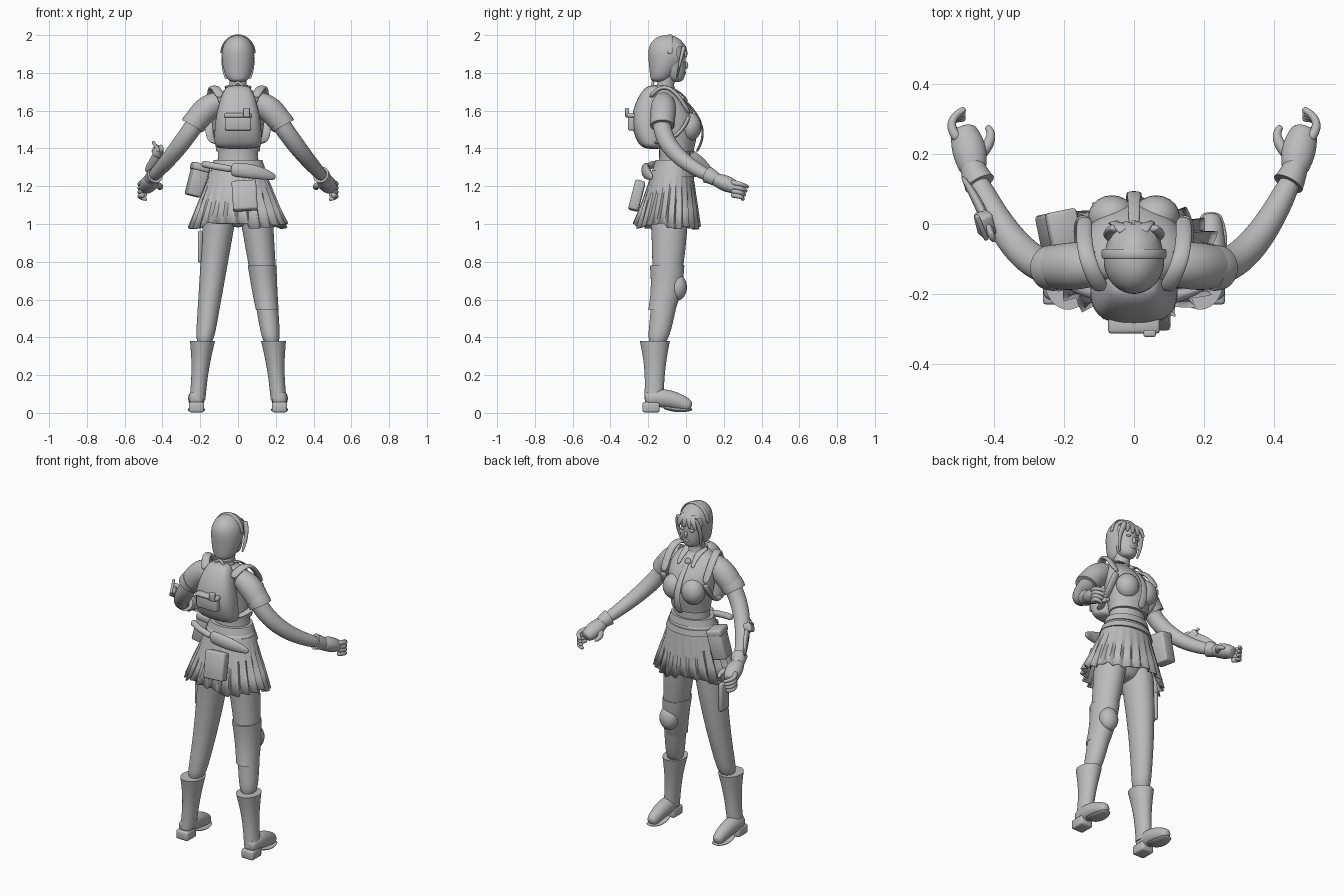
import bpy, bmesh, math, random
from mathutils import Vector, Matrix, Euler

default_cube = bpy.data.objects.get("Cube")
if default_cube:
    bpy.data.objects.remove(default_cube, do_unlink=True)
random.seed(4)

grey = bpy.data.materials.new("plain grey")
grey.use_nodes = True
grey.diffuse_color = (.5, .5, .5, 1)
grey.node_tree.nodes["Principled BSDF"].inputs["Base Color"].default_value = grey.diffuse_color

X, Z = Vector((1, 0, 0)), Vector((0, 0, 1))


def finish(name, bm, levels=0, angle=40):
    bmesh.ops.recalc_face_normals(bm, faces=bm.faces)
    mesh = bpy.data.meshes.new(name)
    bm.to_mesh(mesh)
    bm.free()
    mesh.materials.append(grey)
    mesh.shade_smooth()
    mesh.set_sharp_from_angle(angle=math.radians(angle))
    obj = bpy.data.objects.new(name, mesh)
    bpy.context.collection.objects.link(obj)
    if levels:
        modifier = obj.modifiers.new("smooth", "SUBSURF")
        modifier.levels = modifier.render_levels = levels
    return obj


def skin(name, centres, widths, depths, hint=X, level=False, sides=14, levels=2,
         caps=True, crisp=False, power=1):
    """Skin elliptical rings; widths run along the hint direction, level keeps rings horizontal."""
    bm = bmesh.new()
    crease = bm.edges.layers.float.new("crease_edge")
    grow = 3 / (2 + math.cos(math.tau / sides)) if levels else 1
    last = len(centres) - 1
    loops = []
    for k, (centre, width, depth) in enumerate(zip(centres, widths, depths)):
        along = Z if level else (centres[min(k + 1, last)] - centres[max(k - 1, 0)]).normalized()
        across = (hint - along * hint.dot(along)).normalized()
        other = along.cross(across)
        loop = []
        for i in range(sides):
            angle = math.tau * i / sides
            p, q = (math.copysign(abs(w) ** power, w) for w in (math.cos(angle), math.sin(angle)))
            loop.append(bm.verts.new(centre + (across * p * width + other * q * depth) * grow))
        loops.append(loop)
    for lower, upper in zip(loops, loops[1:]):
        for i in range(sides):
            j = (i + 1) % sides
            bm.faces.new((lower[i], lower[j], upper[j], upper[i]))
    if caps:
        for loop in (loops[0], loops[-1]):
            face = bm.faces.new(loop)
            if crisp:
                for edge in face.edges:
                    edge[crease] = 1
    return finish(name, bm, levels, 40 if crisp or not levels else 75)


def stack(name, rings, **options):
    """Centred horizontal rings of (height, depth position, half width, half depth)."""
    centres = [Vector((0, y, z)) for z, y, width, depth in rings]
    return skin(name, centres, [r[2] for r in rings], [r[3] for r in rings], level=True, **options)


def curve(name, start, middle, end, thick, thin, swell=0, flat=1, side=1, **options):
    """Tapered tube on a parabola through three points, swollen halfway and flattened."""
    mirror = Vector((side, 1, 1))
    a, b, c = (Vector(p) * mirror for p in (start, middle, end))
    steps = [i / 6 for i in range(7)]
    centres = [a * (1 - t) * (1 - 2 * t) + b * 4 * t * (1 - t) + c * t * (2 * t - 1) for t in steps]
    widths = [thick + (thin - thick) * t + swell * math.sin(math.pi * t) for t in steps]
    return skin(name, centres, widths, [w * flat for w in widths], **options)


def box(name, location, size, turn=(0, 0, 0), bevel=.01):
    bm = bmesh.new()
    bmesh.ops.create_cube(bm, size=1)
    bmesh.ops.scale(bm, vec=size, verts=bm.verts)
    bmesh.ops.bevel(bm, geom=bm.edges[:], offset=bevel, segments=2, affect='EDGES', profile=.5)
    matrix = Matrix.Translation(location) @ Euler(turn).to_matrix().to_4x4()
    bmesh.ops.transform(bm, matrix=matrix, verts=bm.verts)
    return finish(name, bm, angle=50)


def ball(name, location, radii):
    bm = bmesh.new()
    bmesh.ops.create_uvsphere(bm, u_segments=20, v_segments=12, radius=1)
    matrix = Matrix.Translation(location) @ Matrix.Diagonal((*radii, 1))
    bmesh.ops.transform(bm, matrix=matrix, verts=bm.verts)
    return finish(name, bm)


# Face and neck
stack("face", [(1.75, -.05, .03, .03), (1.78, -.06, .055, .055), (1.84, -.08, .07, .08),
               (1.92, -.09, .075, .085), (1.96, -.1, .06, .07)])
ball("nose", (0, 0, 1.84), (.01, .012, .02))
ball("lips", (0, -.01, 1.8), (.02, .01, .01))
curve("neck", (0, -.12, 1.66), (0, -.11, 1.72), (0, -.1, 1.8), .06, .05, -.01, level=True)

# Bobbed hair, opened over the face
hair = stack("hair", [(1.75, -.14, .04, .045), (1.78, -.13, .07, .06), (1.88, -.1, .09, .1),
                      (1.94, -.1, .083, .1), (1.98, -.1, .056, .07), (2, -.1, .02, .03)], sides=24)
bm = bmesh.new()
bm.from_mesh(hair.data)
middles = [(face, face.calc_center_median()) for face in bm.faces]
opening = [face for face, middle in middles if middle.y > -.06 and middle.z < 1.92]
bmesh.ops.delete(bm, geom=opening, context='FACES')
bm.to_mesh(hair.data)
bm.free()
for x in (-.05, -.02, .01, .04):
    curve("fringe_lock", (x / 2, -.02, 1.95), (x, 0, 1.92), (x * 1.3, 0, 1.88),
          .02, .01, flat=.4)
arch = [math.pi * i / 12 for i in range(13)]
skin("hair_band", [Vector((.09 * math.cos(a), -.085, 1.9 + .1 * math.sin(a))) for a in arch],
     [.014 for a in arch], [.005 for a in arch], hint=Vector((0, 1, 0)))

# Torso, shirt and tie
curve("midriff", (0, -.065, 1.26), (0, -.06, 1.34), (0, -.06, 1.44), .12, .11, -.008,
      flat=.77, level=True)
stack("shirt", [(1.385, -.05, .115, .09), (1.43, -.05, .12, .1), (1.5, -.045, .134, .11),
                (1.58, -.06, .145, .11), (1.65, -.09, .145, .09), (1.69, -.11, .115, .065),
                (1.715, -.115, .06, .05)], crisp=True)
curve("collar_stand", (0, -.115, 1.68), (0, -.115, 1.71), (0, -.115, 1.735), .06, .052,
      level=True, crisp=True)
curve("tie", (0, -.02, 1.67), (0, .085, 1.52), (0, .055, 1.38), .014, .024, flat=.3)
ball("tie_knot", (0, -.02, 1.665), (.02, .016, .02))

# Pleated skirt: each pleat flares outward along its width
COLUMNS, FOLDS = 96, 4
rise = [k / 4 for k in range(5)]
skirt = stack("pleated_skirt", [(1.34 - .35 * t, -.065 - .035 * t, .125 + .125 * t, .095 + .075 * t)
                                for t in rise], sides=COLUMNS, levels=0, caps=False)
hems = [random.uniform(-.02, .02) for pleat in range(COLUMNS // FOLDS)]
for vert in skirt.data.vertices:
    row, column = divmod(vert.index, COLUMNS)
    pleat, step = divmod(column, FOLDS)
    flare = 1 + max(row - 1, 0) * .045 * (step / 3 - .5)
    vert.co.x *= flare
    vert.co.y = (vert.co.y + .08) * flare - .08
    if row == 4:
        vert.co.z += hems[pleat]
skirt.data.set_sharp_from_angle(angle=math.radians(30))
skirt.modifiers.new("cloth", "SOLIDIFY").thickness = .006
stack("waistband", [(1.3, -.066, .142, .108), (1.34, -.064, .128, .098)], crisp=True)
stack("belt", [(1.25, -.07, .162, .122), (1.285, -.068, .15, .113)], crisp=True)
curve("hips", (0, -.066, 1.28), (0, -.08, 1.14), (0, -.09, .98), .12, .08, .05, flat=.7, level=True)

# Parts that repeat on both sides
for s in (-1, 1):
    ball("eye", (s * .03, -.01, 1.865), (.016, .008, .008))
    curve("side_lock", (.05, -.01, 1.94), (.075, -.03, 1.86), (.062, -.05, 1.765),
          .02, .006, flat=.6, side=s)
    ball("bust", (s * .063, .02, 1.515), (.068, .062, .075))
    curve("collar_flap", (.05, -.12, 1.73), (.045, -.04, 1.7), (.05, .01, 1.65),
          .025, .01, flat=.3, side=s)
    curve("leg", (.09, -.09, 1.1), (.135, -.1, .72), (.18, -.155, .35), .09, .046,
          flat=1.15, level=True, side=s)
    curve("boot_shaft", (.188, -.165, .38), (.2, -.165, .23), (.215, -.17, .07), .066, .042, -.008,
          flat=1.2, level=True, crisp=True, side=s)
    curve("boot_foot", (.22, -.22, .07), (.22, -.1, .075), (.22, .03, .03), .036, .028, .012,
          flat=1.1, side=s)
    curve("boot_sole", (.22, -.12, .03), (.22, -.04, .015), (.22, .035, .02), .036, .026, .015,
          flat=.25, side=s)
    box("boot_heel", (s * .22, -.185, .03), (.08, .09, .055))
    curve("sleeve", (.1, -.12, 1.645), (.17, -.12, 1.605), (.24, -.125, 1.52), .055, .06, .01,
          hint=Z, crisp=True, side=s)
    curve("sleeve_cuff", (.215, -.125, 1.55), (.23, -.125, 1.535), (.24, -.125, 1.52), .067, .064,
          hint=Z, crisp=True, side=s)
    curve("arm", (.18, -.125, 1.6), (.32, -.08, 1.4), (.46, .15, 1.24), .05, .03, .006,
          hint=Z, side=s)
    curve("glove_cuff", (.44, .115, 1.26), (.45, .135, 1.25), (.46, .16, 1.235), .045, .036,
          hint=Z, crisp=True, side=s)
    curve("palm", (.458, .145, 1.238), (.47, .21, 1.215), (.49, .275, 1.185), .03, .03, .012,
          hint=Z, flat=1.15, side=s)
    for i in range(4):
        z = 1.22 - .022 * i
        curve("finger", (.5, .24, z), (.52, .29, z - .01), (.48, .33 - .01 * i, z - .025),
              .015, .009, hint=Z, side=s)
    curve("thumb", (.45, .19, 1.21), (.41, .24, 1.2), (.42, .28, 1.185), .02, .009, hint=Z, side=s)
    curve("strap_over_shoulder", (.09, -.19, 1.67), (.135, -.09, 1.72), (.14, .02, 1.58),
          .024, .022, flat=.5, side=s)
    curve("strap_under_arm", (.14, .02, 1.58), (.15, -.05, 1.47), (.11, -.17, 1.43),
          .022, .018, flat=.5, side=s)

# Knee guard on one leg, holster on the other
curve("knee_sleeve", (.128, -.1, .78), (.14, -.105, .66), (.155, -.128, .545), .076, .06,
      flat=1.2, level=True, crisp=True)
ball("knee_pad", (.145, -.045, .665), (.056, .05, .07))
box("thigh_holster", (-.2, -.08, .88), (.025, .08, .17))

# Backpack with pocket
stack("backpack", [(1.395, -.17, .115, .05), (1.43, -.19, .125, .07), (1.54, -.21, .122, .085),
                   (1.64, -.2, .1, .07), (1.71, -.18, .075, .05), (1.735, -.17, .05, .025)], power=.75)
box("pack_pocket", (0, -.285, 1.54), (.14, .045, .09))
box("pocket_flap", (0, -.288, 1.575), (.148, .05, .025))
box("pocket_buckle", (.045, -.312, 1.59), (.035, .02, .05), bevel=.005)
curve("pack_handle", (-.03, -.18, 1.72), (0, -.175, 1.75), (.03, -.18, 1.72), .008, .008, hint=Z)

# Belt gear: sheathed knife and pouches
curve("knife_sheath", (-.04, -.21, 1.29), (.09, -.21, 1.275), (.2, -.18, 1.245), .035, .014, .012,
      hint=Z, flat=.6)
curve("knife_handle", (-.19, -.165, 1.32), (-.12, -.195, 1.305), (-.03, -.21, 1.29), .018, .018,
      hint=Z)
box("back_pouch", (.035, -.26, 1.15), (.13, .055, .16), (-.25, -.06, 0))
box("side_pouch", (-.215, -.015, 1.23), (.085, .1, .17), (0, .25, .2))
box("side_pouch_flap", (-.2, -.015, 1.3), (.09, .108, .04), (0, .25, .2))

# Forearm gadget
curve("forearm_plate", (-.4, -.05, 1.41), (-.44, .05, 1.345), (-.49, .135, 1.28), .02, .012, .016,
      hint=Z, flat=.45)
box("forearm_device", (-.425, 0, 1.385), (.045, .07, .05), (.5, .3, .4))
box("forearm_lever", (-.435, -.01, 1.41), (.014, .09, .014), (.6, 0, .4), .004)
